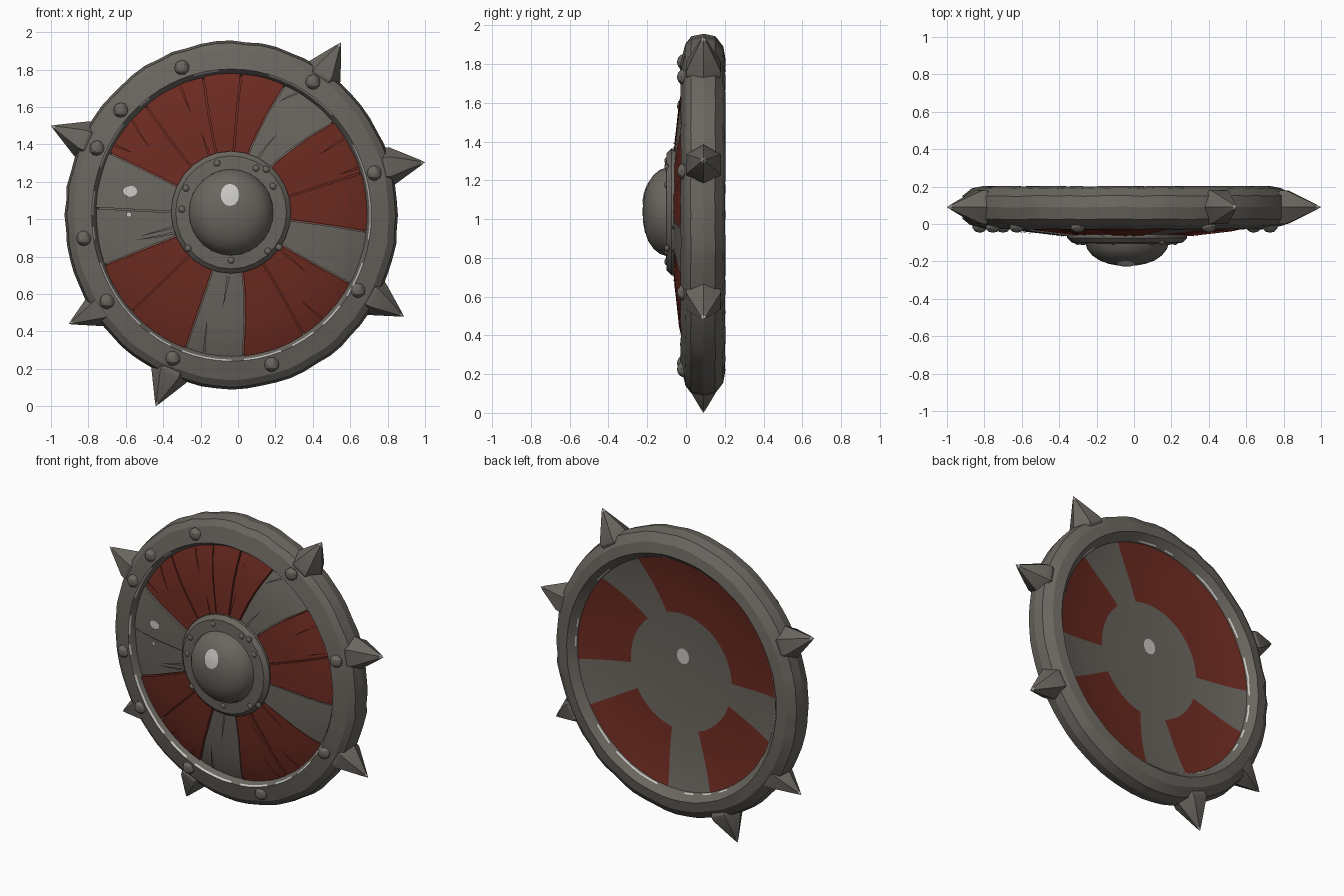
import bpy, bmesh, math, random
from mathutils import Vector

if "Cube" in bpy.data.objects:
    bpy.data.objects.remove(bpy.data.objects["Cube"])

random.seed(4)
KX = 0.957                 # the shield is slightly narrower than tall
CX, CZ = -0.035, 1.022     # shield centre
BX, BZ = -0.037, 1.037     # boss centre


def material(name, col):
    m = bpy.data.materials.new(name)
    m.diffuse_color = (*col, 1)
    m.use_nodes = True
    m.node_tree.nodes["Principled BSDF"].inputs["Base Color"].default_value = m.diffuse_color
    return m


GREY = material("iron grey", (0.145, 0.132, 0.115))
RED = material("painted red", (0.152, 0.024, 0.015))
LIGHT = material("worn light metal", (0.58, 0.57, 0.55))
MATS = [GREY, RED, LIGHT]


def finish(name, bm, angle=30):
    bmesh.ops.recalc_face_normals(bm, faces=bm.faces)
    me = bpy.data.meshes.new(name)
    bm.to_mesh(me)
    bm.free()
    for m in MATS:
        me.materials.append(m)
    ob = bpy.data.objects.new(name, me)
    bpy.context.collection.objects.link(ob)
    bpy.ops.object.select_all(action='DESELECT')
    ob.select_set(True)
    bpy.context.view_layer.objects.active = ob
    bpy.ops.object.shade_smooth_by_angle(angle=math.radians(angle))
    return ob


def polar(r, deg, y, cx=CX, cz=CZ, kx=KX):
    """Point on an oval of height radius r, at a true angle in the front view."""
    c, s = math.cos(math.radians(deg)), math.sin(math.radians(deg))
    k = r / math.hypot(c / kx, s)
    return Vector((cx + k * c, y, cz + k * s))


def curve(points):
    """Piecewise linear y(r)."""
    def f(r):
        for (r0, y0), (r1, y1) in zip(points, points[1:]):
            if r <= r1:
                return y0 + (y1 - y0) * (r - r0) / (r1 - r0)
        return points[-1][1]
    return f


def revolve(bm, prof, n, closed=False, jitter=0.0, paint=None, **kw):
    rows = []
    for i in range(n):
        j = random.uniform(-jitter, jitter)
        rows.append([bm.verts.new(polar(r + j * (r > 0.8), 360 * i / n, y + j * 0.6, **kw))
                     for r, y in prof])
    m = len(prof)
    for i in range(n):
        a, b = rows[i], rows[(i + 1) % n]
        for k in range(m if closed else m - 1):
            f = bm.faces.new((a[k], a[(k + 1) % m], b[(k + 1) % m], b[k]))
            if paint:
                f.material_index = paint(i, k)
    bmesh.ops.remove_doubles(bm, verts=bm.verts, dist=1e-5)


# --- outer rim, with chipped light wear along the inner front and back edges
worn = [random.random() < 0.6 for _ in range(72)]
worn_back = [random.random() < 0.3 for _ in range(72)]
bm = bmesh.new()
revolve(bm, [(.735, .10), (.745, .03), (.772, -.018), (.781, -.028), (.88, -.004), (.917, .025),
             (.93, .09), (.917, .15), (.865, .19), (.80, .202), (.765, .165), (.758, .158)],
        72, closed=True, jitter=.004,
        paint=lambda i, k: 2 if (k == 2 and worn[i]) or (k == 10 and worn_back[i]) else 0)
finish("rim", bm, 22)

# --- board sectors: (outer angle, inner angle, colour of the plank that follows)
SEAMS = [(-7, -5, 1), (18, 18, 1), (42, 51, 0), (67.5, 75, 1), (86, 88, 1), (101.5, 104, 1),
         (128, 130, 1), (153, 152, 0), (177, 177, 0), (201.5, 201, 1), (224, 224, 1),
         (251, 251, 0), (274.5, 281, 1), (301, 303, 1), (330, 329, 0), (353, 355, 0)]
front = curve([(0, -.07), (.25, -.066), (.36, -.06), (.58, -.036), (.70, -.010), (.78, .018)])
back = curve([(0, .088), (.2, .090), (.38, .098), (.58, .117), (.68, .132), (.77, .152)])


def seam(s, r):
    t = max(0, min(1, (r - .33) / .42))
    return s[1] + (s[0] - s[1]) * t


def sector_grid(bm, s0, s1, radii, yf, gap, steps, tint):
    grid = []
    for r in radii:
        g = math.degrees(gap / max(r, .05))
        a0, a1 = seam(s0, r) + g, seam(s1, r) - g
        grid.append([bm.verts.new(polar(r, a0 + (a1 - a0) * k / steps, yf(r)))
                     for k in range(steps + 1)])
    for i in range(len(radii) - 1):
        for k in range(steps):
            f = bm.faces.new((grid[i][k], grid[i][k + 1], grid[i + 1][k + 1], grid[i + 1][k]))
            f.material_index = tint(radii[i])


# --- front planks, each with its own small step in height
for n, (s0, s1) in enumerate(zip(SEAMS, SEAMS[1:])):
    bm = bmesh.new()
    off = random.uniform(-.005, .006)
    sector_grid(bm, s0, s1, [.25, .36, .47, .58, .64, .70, .78],
                lambda r: front(r) + off, .004, 5, lambda r: s0[2])
    # pull the border back to give the plank thickness
    edges = [e for e in bm.edges if e.is_boundary]
    new = bmesh.ops.extrude_edge_only(bm, edges=edges)["geom"]
    for v in new:
        if isinstance(v, bmesh.types.BMVert):
            v.co.y += .035
    for f in bm.faces:
        f.material_index = s0[2]
    finish(f"{'red' if s0[2] else 'grey'}_plank_{n + 1}", bm, 25)

# --- dished backing board; on the back the plank from 153 to 177 degrees is red too
bm = bmesh.new()
for s0, s1 in zip(SEAMS, SEAMS[1:]):
    back_tint = 1 if s0[0] == 153 else s0[2]
    sector_grid(bm, s0, s1, [.2, .38, .58, .78], lambda r: front(r) + .022, 0, 5,
                lambda r: s0[2])
    sector_grid(bm, s0, s1, [0, .2, .385, .48, .58, .68, .77], back, 0, 5,
                lambda r: back_tint if r > .38 else 0)
bmesh.ops.remove_doubles(bm, verts=bm.verts, dist=1e-4)
bmesh.ops.dissolve_degenerate(bm, edges=bm.edges, dist=1e-5)
finish("backing_board", bm, 40)

# --- tapering splinters on the planks, coloured like their plank
bm = bmesh.new()
for s0, s1 in zip(SEAMS, SEAMS[1:]):
    for _ in range(2):
        t = random.uniform(.1, .9)
        outer = random.random() < .65
        r0, r1 = (.745, random.uniform(.58, .68)) if outer else (.33, random.uniform(.42, .55))
        lean = random.uniform(-4, 4)
        prev = None
        for k in range(7):
            r = r0 + (r1 - r0) * k / 6
            a = seam(s0, r) * (1 - t) + seam(s1, r) * t + lean * k / 6
            w = math.degrees(.008 * (1 - k / 6.5) / r)
            pair = [bm.verts.new(polar(r, a + d, front(r) - .007)) for d in (-w, w)]
            if prev:
                bm.faces.new((prev[0], prev[1], pair[1], pair[0])).material_index = s0[2]
            prev = pair
finish("plank_splinters", bm)

# --- central boss: flange and dome
bm = bmesh.new()
revolve(bm, [(.327, -.035), (.327, -.075), (.302, -.10), (.23, -.104)], 28,
        cx=BX, cz=BZ, kx=.98)
finish("boss_flange", bm, 25)
DOME = [(0, -.224), (.05, -.222), (.10, -.213), (.15, -.195), (.19, -.168), (.217, -.135), (.23, -.095)]
bm = bmesh.new()
revolve(bm, DOME, 32, cx=BX, cz=BZ, kx=.98)
finish("boss_dome", bm, 60)


# --- rivets on rim and flange
def rivets(name, places, size, height, y):
    bm = bmesh.new()
    for x, z in places:
        vs = bmesh.ops.create_icosphere(bm, subdivisions=2, radius=1)["verts"]
        for v in vs:
            v.co = Vector((x + v.co.x * size, y + v.co.y * height, z + v.co.z * size))
    finish(name, bm, 20)


rivets("rim_rivets", [(-.30, 1.81), (-.626, 1.583), (-.754, 1.38), (-.824, .898), (-.70, .561),
                      (-.348, .257), (.18, .225), (.64, .62), (.727, 1.246), (.40, 1.733)],
       .041, .034, -.013)
rivets("flange_rivets", [(-.112, 1.30), (.096, 1.273), (.15, 1.267), (.187, 1.176), (-.30, 1.053),
                         (-.267, .845), (-.037, .78), (.219, .85), (.16, .83), (-.278, 1.166)],
       .019, .014, -.098)

# --- rim spikes: six-sided, with a flared collar: (tip x, tip z, direction)
SPIKES = [(.55, 1.945, 60), (-1.0, 1.5, 157), (1.0, 1.305, 7), (.887, .48, -32),
          (-.905, .44, 206), (-.44, .0, 247)]
for n, (x, z, deg) in enumerate(SPIKES):
    d = Vector((math.cos(math.radians(deg)), 0, math.sin(math.radians(deg))))
    side = Vector((-d.z, 0, d.x))
    tip = Vector((x, .09, z))
    bm = bmesh.new()
    rows = []
    for back_by, r in ((.29, .07), (.205, .105), (.18, .102), (.022, .014)):
        rows.append([bm.verts.new(tip - d * back_by + side * (r * math.cos(k * math.pi / 3))
                                  + Vector((0, r * math.sin(k * math.pi / 3), 0)))
                     for k in range(6)])
    for a, b in zip(rows, rows[1:]):
        for k in range(6):
            bm.faces.new((a[k], a[(k + 1) % 6], b[(k + 1) % 6], b[k]))
    point = bm.verts.new(tip)
    for k in range(6):
        bm.faces.new((rows[-1][k], rows[-1][(k + 1) % 6], point)).material_index = 2
    bm.faces.new(rows[0])
    finish(f"spike_{n + 1}", bm, 20)


# --- bare-metal patches, thin plates hugging the surface below
def patch(name, x, z, rx, rz, yf, lift, cx, cz):
    bm = bmesh.new()
    at = lambda px, pz: bm.verts.new((px, yf(math.hypot(px - cx, pz - cz)) + lift, pz))
    mid = at(x, z)
    rings = [[at(x + q * rx * math.cos(k * math.pi / 6), z + q * rz * math.sin(k * math.pi / 6))
              for k in range(12)] for q in (.5, 1)]
    for k in range(12):
        j = (k + 1) % 12
        bm.faces.new((mid, rings[0][k], rings[0][j]))
        bm.faces.new((rings[0][k], rings[1][k], rings[1][j], rings[0][j]))
    for f in bm.faces:
        f.material_index = 2
    finish(name, bm)


patch("dome_patch", -.043, 1.13, .05, .06, curve(DOME), -.004, BX, BZ)
patch("plank_patch_large", -.578, 1.15, .04, .03, front, -.009, CX, CZ)
patch("plank_patch_small", -.583, 1.025, .014, .014, front, -.009, CX, CZ)
patch("back_patch", -.043, 1.125, .045, .052, back, .004, CX, CZ)
